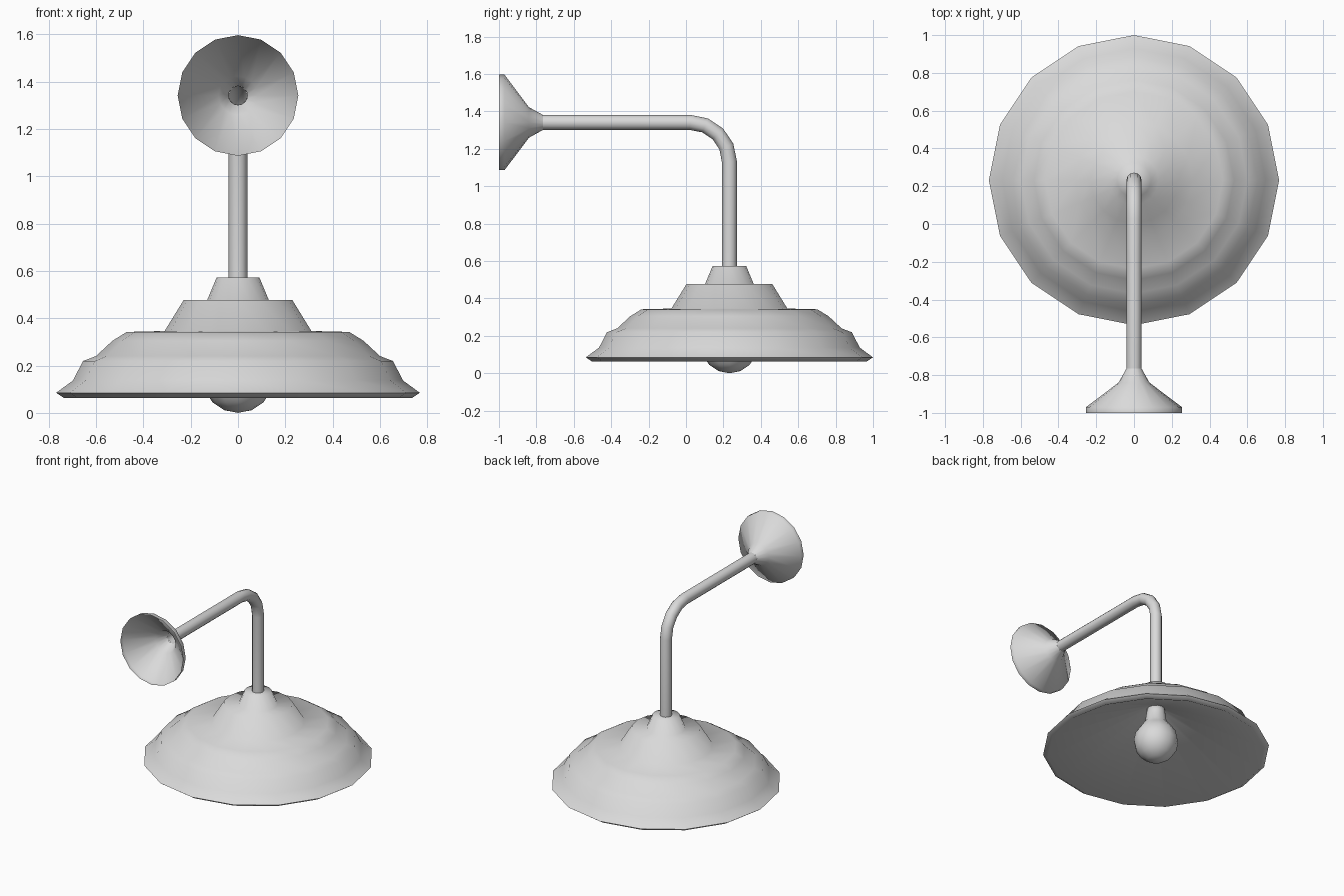
import bpy, bmesh, math

cube = bpy.data.objects.get("Cube")
if cube:
    bpy.data.objects.remove(cube, do_unlink=True)

grey = bpy.data.materials.new("light_grey")
grey.use_nodes = True
grey.diffuse_color = (0.7, 0.7, 0.7, 1)
grey.node_tree.nodes["Principled BSDF"].inputs["Base Color"].default_value = (0.7, 0.7, 0.7, 1)

LAMP_Y = 0.232   # axis of the shade
ARM_Z = 1.341    # height of the horizontal arm


def smooth(obj, angle):
    bpy.ops.object.select_all(action='DESELECT')
    obj.select_set(True)
    bpy.context.view_layer.objects.active = obj
    bpy.ops.object.shade_smooth_by_angle(angle=math.radians(angle))


def lathe(name, profile, sides, location, tilt=0.0, angle=75):
    """Revolve (radius, height) points around z; radius 0 closes to a tip."""
    bm = bmesh.new()
    rings = []
    for r, z in profile:
        if r == 0:
            rings.append([bm.verts.new((0, 0, z))] * sides)
        else:
            turns = [2 * math.pi * i / sides for i in range(sides)]
            rings.append([bm.verts.new((r * math.cos(t), r * math.sin(t), z)) for t in turns])
    for a, b in zip(rings, rings[1:]):
        for i in range(sides):
            j = (i + 1) % sides
            corners = list(dict.fromkeys([a[i], a[j], b[j], b[i]]))
            bm.faces.new(corners)
    bmesh.ops.recalc_face_normals(bm, faces=bm.faces)
    mesh = bpy.data.meshes.new(name)
    bm.to_mesh(mesh)
    bm.free()
    mesh.materials.append(grey)
    obj = bpy.data.objects.new(name, mesh)
    bpy.context.collection.objects.link(obj)
    obj.location = location
    obj.rotation_euler.x = tilt
    smooth(obj, angle)
    return obj


# Stepped shade: outer skin from the top down, lip, then a shallow conical lining
outer = [(0, 0.573), (0.09, 0.573), (0.13, 0.477), (0.23, 0.476), (0.31, 0.346),
         (0.47, 0.342), (0.53, 0.305), (0.6, 0.24), (0.655, 0.219),
         (0.697, 0.137), (0.768, 0.085)]
lining = [(0.735, 0.063), (0.07, 0.4), (0, 0.405)]
lathe("lamp_shade", outer + lining, 16, (0, LAMP_Y, 0))

# Bulb: round globe running into a narrow neck
globe = [(0.152 * math.sin(t), 0.152 - 0.152 * math.cos(t))
         for t in (math.pi * i / 8 for i in range(7))]
lathe("bulb", globe + [(0.075, 0.3), (0.065, 0.37), (0.06, 0.41), (0, 0.42)],
      12, (0, LAMP_Y, 0))

# Open flared wall mount, facing the front
lathe("wall_mount", [(0.255, 0), (0.255, 0.03), (0.082, 0.16), (0.04, 0.235)],
      16, (0, -1, ARM_Z), tilt=-math.pi / 2)

# Bent tube from the mount to the shade
bend = 0.21
path = [(0, -0.765, ARM_Z)]
for i in range(5):
    t = math.pi / 8 * i
    path.append((0, LAMP_Y - bend + bend * math.sin(t), ARM_Z - bend + bend * math.cos(t)))
path.append((0, LAMP_Y, 0.55))
curve = bpy.data.curves.new("arm_tube", 'CURVE')
curve.dimensions = '3D'
curve.bevel_depth = 0.04
curve.bevel_resolution = 4
spline = curve.splines.new('POLY')
spline.points.add(len(path) - 1)
for point, co in zip(spline.points, path):
    point.co = (*co, 1)
curve.materials.append(grey)
arm = bpy.data.objects.new("arm_tube", curve)
bpy.context.collection.objects.link(arm)
bpy.ops.object.select_all(action='DESELECT')
arm.select_set(True)
bpy.context.view_layer.objects.active = arm
bpy.ops.object.convert(target='MESH')
smooth(bpy.context.view_layer.objects.active, 60)
